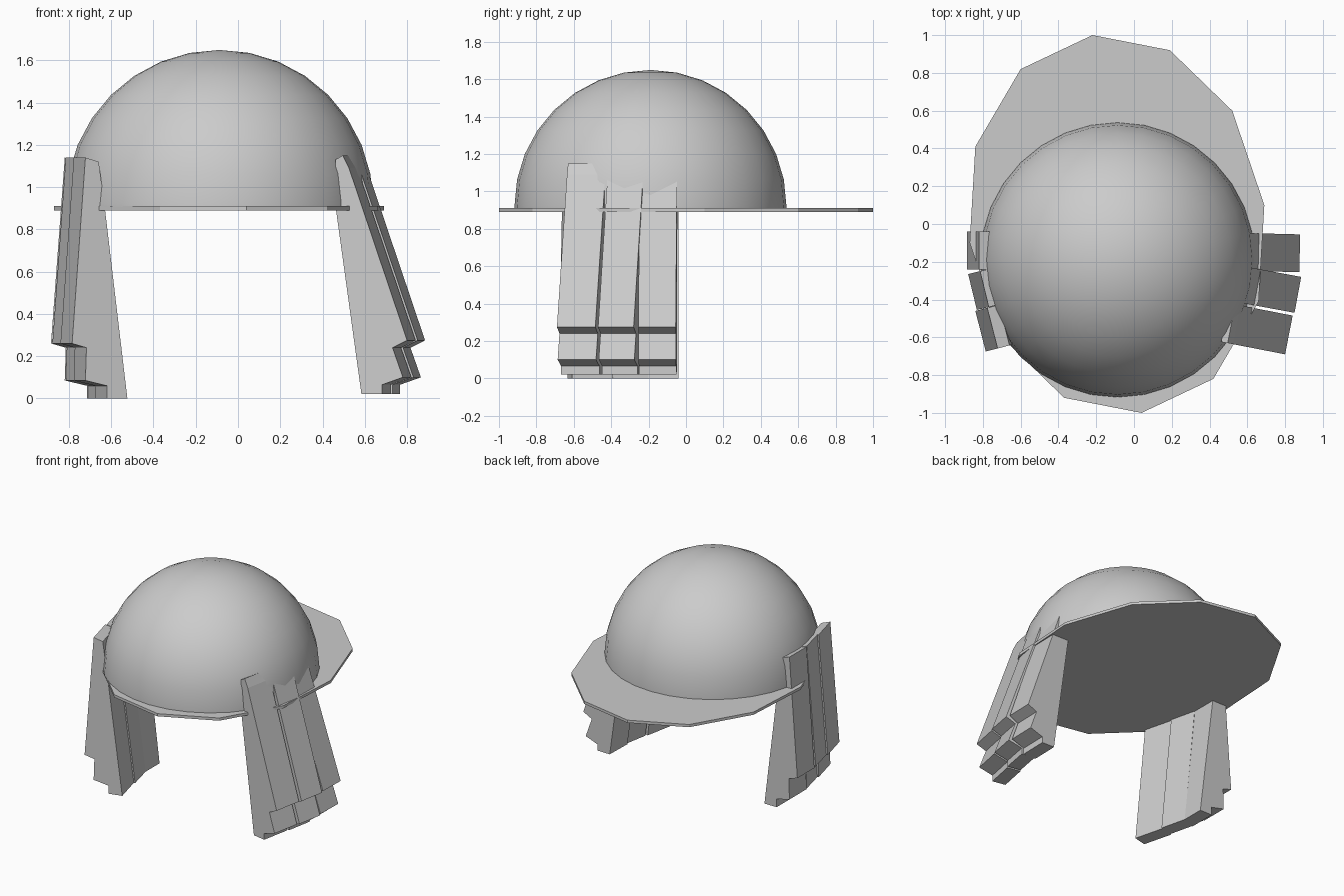
import bpy, bmesh
from mathutils import Vector

if "Cube" in bpy.data.objects:
    bpy.data.objects.remove(bpy.data.objects["Cube"])


def finish(bm, name):
    bmesh.ops.recalc_face_normals(bm, faces=bm.faces)
    mesh = bpy.data.meshes.new(name)
    bm.to_mesh(mesh)
    bm.free()
    obj = bpy.data.objects.new(name, mesh)
    bpy.context.collection.objects.link(obj)
    return obj


def prism(name, points, offset):
    """Closed prism: a flat outline swept along an offset."""
    bm = bmesh.new()
    face = bm.faces.new([bm.verts.new(p) for p in points])
    swept = bmesh.ops.extrude_face_region(bm, geom=[face], use_keep_orig=True)
    verts = [g for g in swept["geom"] if isinstance(g, bmesh.types.BMVert)]
    bmesh.ops.translate(bm, verts=verts, vec=offset)
    return finish(bm, name)


# Smooth hemispherical bowl
bm = bmesh.new()
bmesh.ops.create_uvsphere(bm, u_segments=32, v_segments=16, radius=0.727)
bmesh.ops.delete(bm, geom=[v for v in bm.verts if v.co.z < -0.01], context="VERTS")
bmesh.ops.translate(bm, verts=bm.verts, vec=(-0.087, -0.19, 0.922))
# short skirt joining the bowl to the brim
rim = [e for e in bm.edges if e.is_boundary]
skirt = bmesh.ops.extrude_edge_only(bm, edges=rim)
for v in skirt["geom"]:
    if isinstance(v, bmesh.types.BMVert):
        v.co.z = 0.905
bowl = finish(bm, "helmet_bowl")
bowl.data.polygons.foreach_set("use_smooth", [True] * len(bowl.data.polygons))

# Twelve-sided flat brim, each corner paired with its opposite
half = [(0.78, 0.1), (0.61, 0.6), (0.28, 0.92), (-0.13, 1.0), (-0.51, 0.82), (-0.75, 0.41)]
ring = half + [(-x, -y) for x, y in half]
prism("brim", [Vector((x - 0.09, y, 0.89)) for x, y in ring], Vector((0, 0, 0.02)))

# Stepped plate profiles: (outward offset, height)
right_profile = [(-0.345, 1.13), (-0.31, 1.15), (-0.28, 1.09), (0, 0.275), (-0.07, 0.24),
                 (-0.02, 0.1), (-0.12, 0.065), (-0.12, 0.02), (-0.22, 0.02), (-0.345, 0.91)]
left_profile = [(-0.13, 1.12), (-0.065, 1.14), (-0.06, 1.07), (0, 0.26), (-0.07, 0.24),
                (-0.065, 0.085), (-0.17, 0.06), (-0.17, 0.0), (-0.27, 0.0), (-0.16, 0.9)]

# Outer bottom edge of each plate: front corner, back corner
right_edges = [((0.80, -0.69), (0.84, -0.485)),
               ((0.85, -0.47), (0.885, -0.28)),
               ((0.875, -0.255), (0.88, -0.055))]
left_edges = [((-0.785, -0.675), (-0.84, -0.46)),
              ((-0.832, -0.455), (-0.878, -0.265)),
              ((-0.885, -0.24), (-0.885, -0.04))]

# Hanging side guards, three overlapping plates each
for side, sign, profile, edges in (("right", 1, right_profile, right_edges),
                                   ("left", -1, left_profile, left_edges)):
    for part, (front, back) in zip(("front", "middle", "rear"), edges):
        start = Vector((*front, 0))
        along = Vector((*back, 0)) - start
        outward = Vector((along.y, -along.x, 0)).normalized() * sign
        outline = [start + outward * r + Vector((0, 0, z)) for r, z in profile]
        prism(f"{side}_guard_{part}_plate", outline, along)
